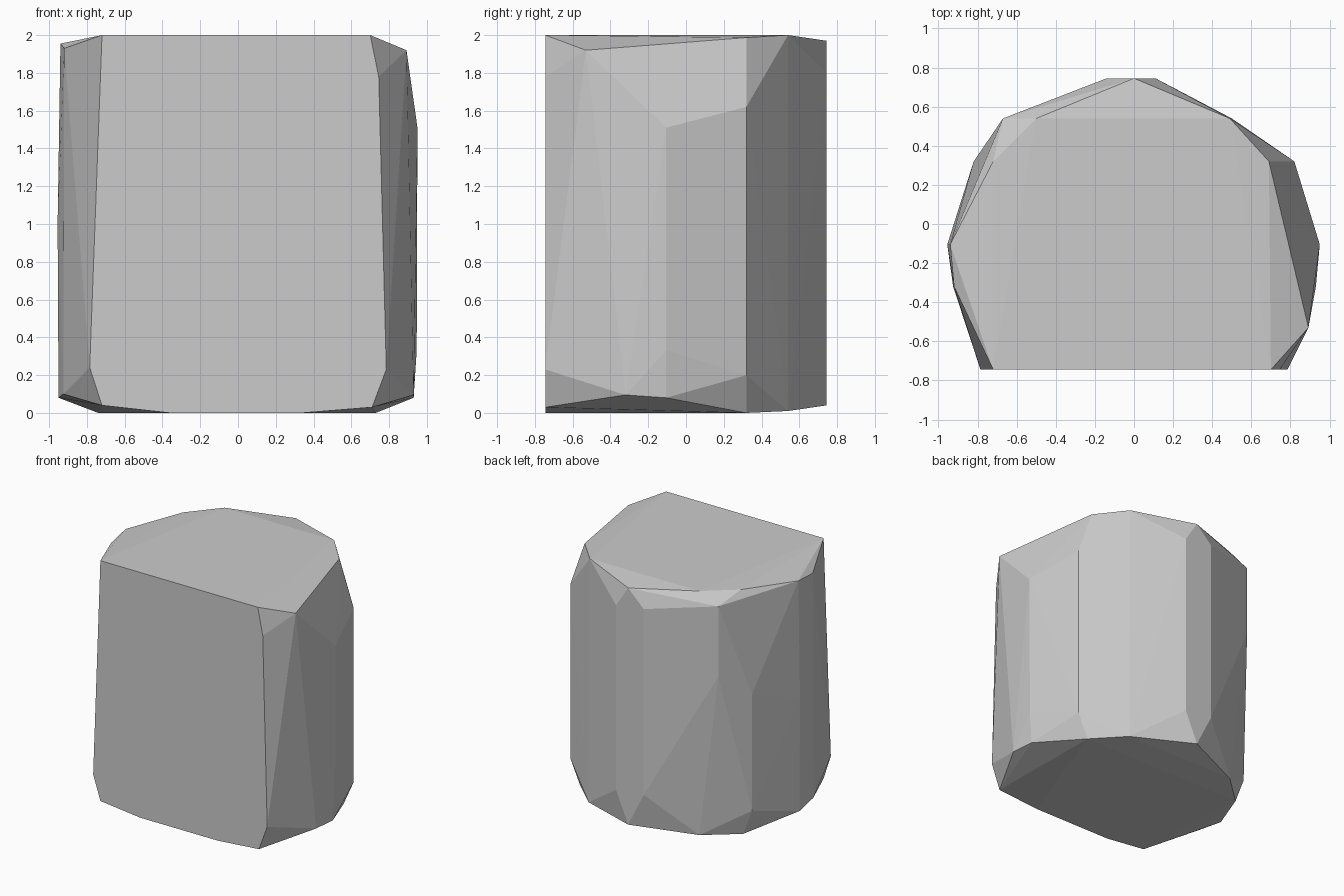
import bpy, bmesh

# Cross-sections of the block from front to back: depth -> (x, z) corners
sections = {
    -0.745: [(-0.72, 2), (0.70, 2), (0.745, 1.78), (0.785, 0.23), (0.71, 0.03),
             (0.34, 0), (-0.36, 0), (-0.72, 0.04), (-0.785, 0.24)],
    -0.53: [(0.892, 1.92)],
    -0.32: [(-0.92, 1.93), (-0.925, 0.10), (0.93, 0.095)],
    -0.105: [(-0.94, 1.955), (-0.955, 1.0), (-0.95, 0.08),
             (0.95, 1.51), (0.946, 0.33), (0.93, 0.08)],
    0.32: [(-0.72, 1.987), (0.69, 1.987), (-0.82, 1.16), (-0.82, 0.21),
           (0.82, 1.62), (0.82, 0.20), (-0.74, 0), (0.73, 0)],
    0.54: [(-0.50, 2), (0.49, 2), (-0.67, 1.92), (-0.67, 1.35),
           (-0.50, 0.01), (0.50, 0.01)],
    0.745: [(0, 1.97), (-0.14, 1.835), (0.11, 1.80),
            (-0.14, 0.32), (0.11, 0.295), (0, 0.04)],
}

# Faceted stone block: convex skin stretched over the sections
bm = bmesh.new()
for y, corners in sections.items():
    for x, z in corners:
        bm.verts.new((x, y, z))
hull = bmesh.ops.convex_hull(bm, input=bm.verts[:])
loose = [v for v in bm.verts if not v.link_faces]
bmesh.ops.delete(bm, geom=loose, context='VERTS')
bmesh.ops.recalc_face_normals(bm, faces=bm.faces[:])

mesh = bpy.data.meshes.new("stone_block")
bm.to_mesh(mesh)
bm.free()
block = bpy.data.objects.new("stone_block", mesh)
bpy.context.collection.objects.link(block)
